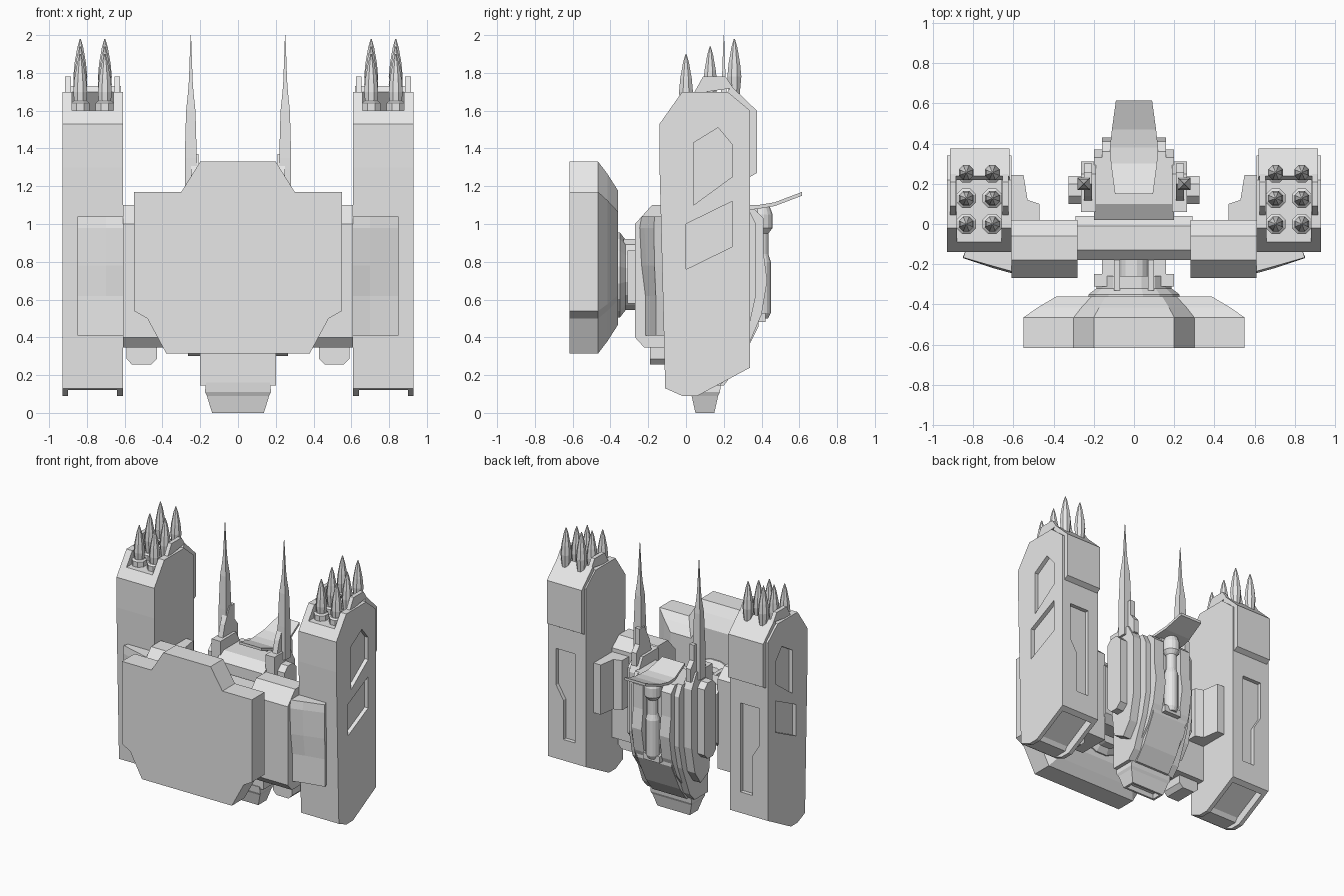
import bpy, bmesh, math
from mathutils import Vector

if "Cube" in bpy.data.objects:
    bpy.data.objects.remove(bpy.data.objects["Cube"])

grey = bpy.data.materials.new("plain_grey")
grey.use_nodes = True
grey.diffuse_color = (.8, .8, .8, 1)
grey.node_tree.nodes["Principled BSDF"].inputs["Base Color"].default_value = grey.diffuse_color


def add_mirror(ob):
    modifier = ob.modifiers.new("mirror", "MIRROR")
    modifier.use_mirror_merge = False


def loft(name, rings, mirror=False):
    """Skin a list of closed rings with equal point counts and cap the ends."""
    bm = bmesh.new()
    rows = [[bm.verts.new(point) for point in ring] for ring in rings]
    for lower, upper in zip(rows, rows[1:]):
        for i in range(len(lower)):
            bm.faces.new((lower[i - 1], lower[i], upper[i], upper[i - 1]))
    bm.faces.new(rows[0])
    bm.faces.new(rows[-1])
    bmesh.ops.recalc_face_normals(bm, faces=bm.faces)
    mesh = bpy.data.meshes.new(name)
    bm.to_mesh(mesh)
    bm.free()
    mesh.materials.append(grey)
    ob = bpy.data.objects.new(name, mesh)
    bpy.context.collection.objects.link(ob)
    if mirror:
        add_mirror(ob)
    return ob


def side_prism(name, profile, span, mirror=False):
    """Extrude a (y, z) profile along x."""
    return loft(name, [[(x, y, z) for y, z in profile] for x in span], mirror)


def front_prism(name, profile, span, mirror=False):
    """Extrude an (x, z) profile along y."""
    return loft(name, [[(x, y, z) for x, z in profile] for y in span], mirror)


def top_prism(name, profile, span, mirror=False):
    """Extrude an (x, y) profile along z."""
    return loft(name, [[(x, y, z) for x, y in profile] for z in span], mirror)


def chamfered(first, second, cut):
    """Rectangle over two spans with all four corners cut."""
    (a, b), (c, d) = first, second
    return [(a + cut, c), (b - cut, c), (b, c + cut), (b, d - cut),
            (b - cut, d), (a + cut, d), (a, d - cut), (a, c + cut)]


def box(name, xs, ys, zs, mirror=False):
    (x, right), (y, back) = xs, ys
    return top_prism(name, [(x, y), (right, y), (right, back), (x, back)], zs, mirror)


def lathe(name, centre, profile, sides=8, axis="z", mirror=False):
    """Turn (radius, distance) pairs around an axis."""
    rings = []
    for radius, distance in profile:
        ring = []
        for i in range(sides):
            angle = math.tau * (i + .5) / sides
            a, b = radius * math.cos(angle), radius * math.sin(angle)
            offset = (a, b, distance) if axis == "z" else (a, distance, b)
            ring.append(Vector(centre) + Vector(offset))
        rings.append(ring)
    return loft(name, rings, mirror)


def carve(target, cutters):
    for cutter in cutters:
        modifier = target.modifiers.new("cut", "BOOLEAN")
        modifier.object, modifier.operation, modifier.solver = cutter, "DIFFERENCE", "EXACT"
    bpy.context.view_layer.update()
    graph = bpy.context.evaluated_depsgraph_get()
    target.data = bpy.data.meshes.new_from_object(target.evaluated_get(graph))
    target.modifiers.clear()
    for cutter in cutters:
        bpy.data.objects.remove(cutter)


# Missile pod with windows, back panel, muzzle tray and underside recess
inner, outer, wall = .61, .93, .03
front, back = -.14, .34
tray_floor, pod_top, block_base = 1.6, 1.7, 1.25
pod = side_prism("missile_pod", [(front + wall, .13), (-.02, .09), (.06, .09), (back, .24), (back, tray_floor),
                                 (.22, pod_top), (-.02, pod_top), (front, 1.53), (front, 1.3)], (inner, outer))
window_depth = (outer - wall, 1)
window_front, window_back = .04, .245
upper_window = [(window_front, 1.43), (.17, 1.51), (window_back, 1.42), (window_back, block_base), (window_front, 1.1)]
lower_window = [(0, 1), (window_back, 1.12), (window_back, .88), (0, .76)]
back_panel = [(.7, 1.08), (.86, 1.08), (.86, .8), (.8, .7), (.8, .4), (.7, .4)]
underside = [(-.2, 0), (-.2, .12), (.02, .12), (.04, .15), (.28, .28), (.31, .2), (.06, 0)]
carve(pod, [
    side_prism("window_cutter", upper_window, window_depth),
    side_prism("window_cutter", lower_window, window_depth),
    front_prism("panel_cutter", back_panel, (back - wall, 1)),
    box("tray_cutter", (inner + .05, outer - .05), (-.1, .31), (tray_floor, 2)),
    side_prism("underside_cutter", underside, (inner + wall, outer - wall)),
])
add_mirror(pod)

# Raised rear block and the posts beside the muzzle tray
side_prism("pod_back_block", [(.3, block_base), (back, block_base), (.375, 1.27), (.375, tray_floor),
                              (.24, 1.73), (.22, pod_top), (.3, tray_floor)], (.62, .915), True)
for post in (.625, .885):
    side_prism("pod_post", [(.04, 1.69), (.09, 1.78), (.21, 1.78), (.25, 1.72)], (post, post + wall), True)

# Six faceted rockets per pod
rocket_shape = [(.03, -.3), (.04, -.2), (.033, -.13), (.017, -.045), (.003, 0)]
for row in range(3):
    for x in (.705, .835):
        y, tip = .128 * row, 1.9 + .04 * row
        lathe("rocket", (x, y, tip), rocket_shape, mirror=True)
        lathe("rocket_collar", (x, y, tray_floor), [(.053, -.01), (.053, .04), (.04, .05)], mirror=True)

# Armour plate on each pod, pushed out more towards its top
plate_rings = []
for z, bulge in ((.41, 0), (.62, 0), (.78, .02), (.98, .03), (1.04, .02)):
    plate_rings.append([(inner, front + wall, z), (inner, -.215 - bulge, z), (.7, -.19 - bulge, z),
                        (.85, -.16 - bulge / 3, z), (.83, front + wall, z)])
loft("pod_front_plate", plate_rings, True)

# Arms joining the pods to the middle
arm_back, arm_base, arm_top = .02, .345, 1.1
side_prism("arm", [(-.27, .4), (-.22, arm_base), (arm_back, arm_base), (arm_back, 1.03), (-.06, arm_top),
                   (-.18, arm_top), (-.27, 1)], (.28, inner), True)
front_prism("arm_lower_tab", chamfered((.43, .59), (.255, .4), .03), (-.19, -.02), True)
top_prism("arm_bracket", [(inner, 0), (.47, 0), (.47, .1), (.53, .12), (.55, .245), (inner, .245)], (.62, 1), True)
side_prism("cross_bar", chamfered((-.18, .04), (.5, .97), .05), (-.29, .29))

# Front shield with a tapered rear
half = [(.2, 1.33), (.3, 1.17), (.55, 1.17), (.55, .54), (.48, .5), (.38, .315)]
outline = half + [(-x, z) for x, z in reversed(half)]
middle = .82
shield_rings = []
for y, scale in ((-.617, 1), (-.465, 1), (-.415, .87), (-.36, .7)):
    shield_rings.append([(x * scale, y, middle + (z - middle) * scale) for x, z in outline])
loft("front_shield", shield_rings)

# Hub carrying the shield
hub = (0, 0, .73)
lathe("shield_hub", hub, [(.23, -.37), (.23, -.35), (.19, -.32), (.19, -.26)], sides=16, axis="y")
lathe("hub_shaft", hub, [(.075, -.34), (.075, .05)], sides=16, axis="y")
box("hub_rod", (.07, .1), (-.33, .05), (.88, .92), mirror=True)
for y in (-.28, -.15):
    box("hub_block", (.09, .2), (y - wall, y + wall), (.58, .86), mirror=True)
box("hub_block_core", (.09, .16), (-.3, -.12), (.58, .86), mirror=True)

# Central body, rear rails and the lower cap
body_front, body_base, body_top = .02, .145, 1.08
side_prism("body_core", [(body_front, body_base), (.18, body_base), (.24, .21), (.33, .44), (.37, .62), (.37, 1),
                         (.33, body_top), (.1, body_top), (body_front, 1.03)], (-.2, .2))
side_prism("body_rear_rail", [(.2, .2), (.34, .38), (.4, .52), (.43, .7), (.41, .85), (.41, 1.03),
                              (.36, body_top), (.2, body_top)], (.075, .16), True)
side_prism("body_lower_cap", [(.15, body_base), (.2, body_base), (.28, .25), (.385, .46), (.385, .5), (.2, .5)],
           (-body_base, body_base))
lathe("rear_tube", (0, .4, .8), [(.035, -.3), (.05, -.27), (.05, 0), (.037, .04), (.037, .15),
                                 (.06, .18), (.06, .25), (.045, .29)], sides=16)
box("rear_tube_clamp", (-.07, .07), (.36, .42), (.48, .53))

# Bottom nozzle, a tapering collar with a hollow end
nozzle_rings = []
for z, width, depth in ((.16, .17, .085), (.11, .175, .08), (.09, .165, .07),
                        (0, .137, .05), (0, .12, .035), (.03, .11, .025)):
    nozzle_rings.append([(sx * width, .1 + sy * depth, z) for sx, sy in ((-1, -1), (1, -1), (1, 1), (-1, 1))])
loft("bottom_nozzle", nozzle_rings)

# Upturned tail flap
flap_rings = []
for y, width, z in ((.15, .095, 1.15), (.3, .115, 1.1), (.38, .12, 1.1), (.47, .11, 1.115), (.615, .09, 1.17)):
    under = z - .02
    flap_rings.append([(-width, y, z), (width, y, z), (width, y, under), (-width, y, under)])
loft("tail_flap", flap_rings)
box("flap_stem", (-.07, .07), (.25, .38), (1.04, 1.09))

# Side panels, stepped mounts and antennas
side_prism("body_side_panel", [(.1, .35), (.2, .3), (.27, .4), (.31, .6), (.31, 1.05), (.25, 1.16),
                               (.06, 1.16), (.06, .7)], (.19, .265), True)
side_prism("side_panel_plate", chamfered((.1, .24), (.5, body_top), .04), (.26, .325), True)
side_prism("antenna_mount", [(.1, 1.1), (.3, 1.1), (.3, 1.2), (.26, 1.25), (.26, 1.37), (.2, 1.37), (.14, 1.25)],
           (.21, .25), True)
lathe("antenna", (.25, .2, 0), [(.045, 1.1), (.045, 1.35), (.035, 1.6), (.02, 1.7), (.014, 1.76), (.002, 2)],
      sides=4, mirror=True)
